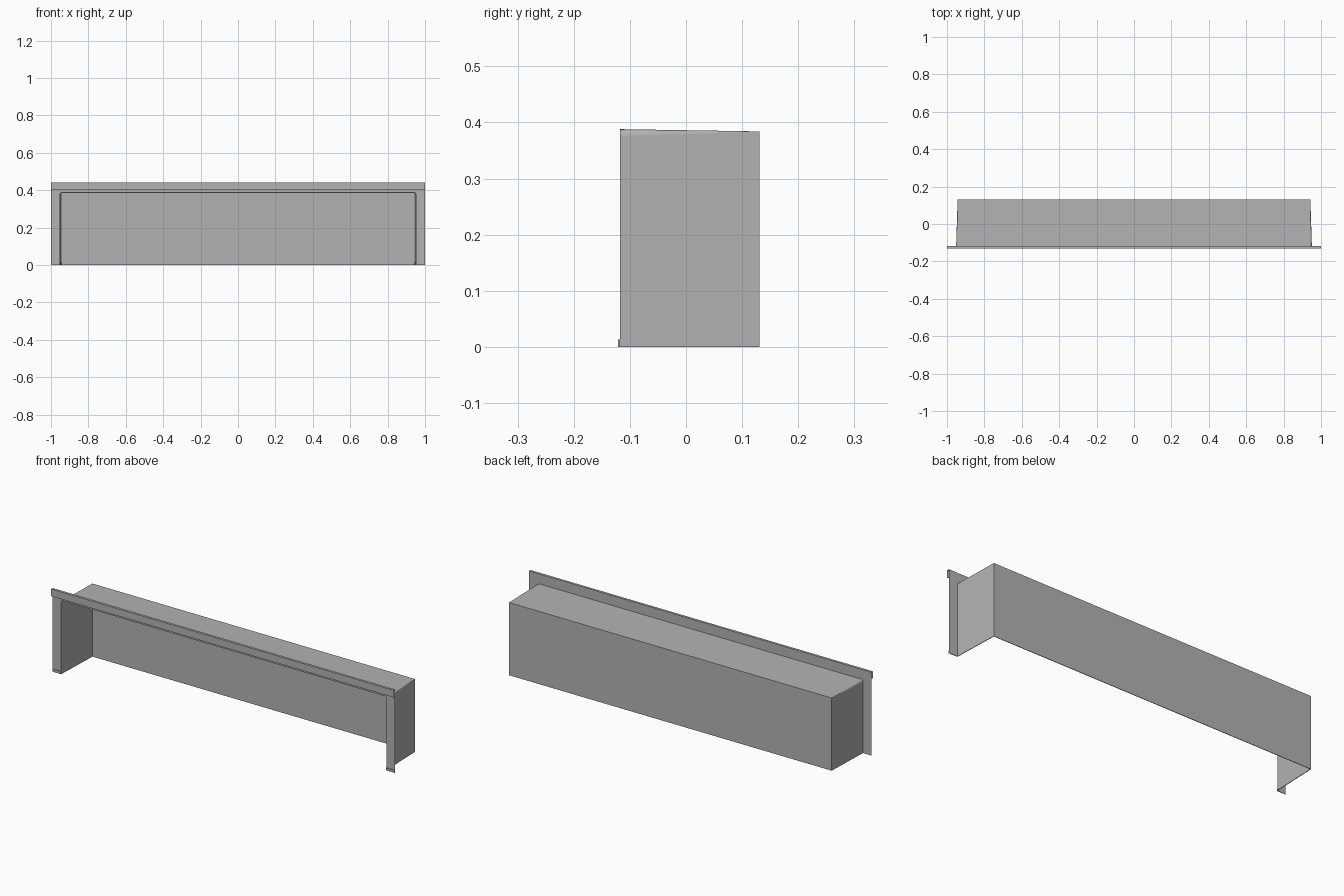
import bpy, math

cube = bpy.data.objects.get("Cube")
if cube:
    bpy.data.objects.remove(cube, do_unlink=True)

GREY = (0.45, 0.45, 0.45, 1.0)
steel = bpy.data.materials.new("grey sheet metal")
steel.use_nodes = True
steel.diffuse_color = GREY
steel.node_tree.nodes["Principled BSDF"].inputs["Base Color"].default_value = GREY

FRONT, BACK = -0.118, 0.131      # flange plane and rear wall
LIP = -0.131                     # front of the top rail
TOP, HEM = 0.44, 0.013


def sheet(name, verts, faces):
    """Make one folded sheet object."""
    mesh = bpy.data.meshes.new(name)
    mesh.from_pydata(verts, [], faces)
    mesh.materials.append(steel)
    obj = bpy.data.objects.new(name, mesh)
    bpy.context.collection.objects.link(obj)
    return obj


def arch(half, height, radius, y, steps=4):
    """Open-bottomed outline from the left foot over the top to the right foot."""
    pts = [(half, y, 0)]
    for i in range(steps + 1):
        a = math.pi / 2 * i / steps
        pts.append((half - radius + radius * math.cos(a), y,
                    height - radius + radius * math.sin(a)))
    return pts + [(-x, yy, z) for x, yy, z in reversed(pts)]


def strip(name, path, offset):
    """Sweep a path along one offset vector."""
    n = len(path)
    moved = [tuple(c + d for c, d in zip(p, offset)) for p in path]
    return sheet(name, path + moved,
                 [(i, i + 1, n + i + 1, n + i) for i in range(n - 1)])


# Tapered hood: walls and top lofted to a rear panel, open in front and below
front = arch(0.951, 0.388, 0.012, FRONT)
rear = arch(0.943, 0.384, 0.001, BACK)
n = len(front)
sheet("hood_walls", front + rear,
      [(i, i + 1, n + i + 1, n + i) for i in range(n - 1)])
sheet("rear_panel", rear, [tuple(range(n))])

# Flat flange framing the opening
outer = [(-1, FRONT, 0), (-1, FRONT, TOP), (1, FRONT, TOP), (1, FRONT, 0)]
flange = outer + front
sheet("front_flange", flange, [tuple(range(len(flange)))])

# Folded rail along the top, open at the ends
rail = [(-1, FRONT, TOP), (-1, LIP, TOP), (-1, LIP, 0.402),
        (-1, LIP + 0.003, 0.402), (-1, LIP + 0.003, 0.412)]
strip("top_rail", rail, (2, 0, 0))

# Folded hem inside the lower edge of the hood
gap = 0.003
hem = [(0.951 - gap, FRONT, 0), (0.943 - gap, BACK - gap, 0),
       (-0.943 + gap, BACK - gap, 0), (-0.951 + gap, FRONT, 0)]
strip("hood_hem", hem, (0, 0, HEM))
edge = [(0.951, FRONT, 0), (0.943, BACK, 0), (-0.943, BACK, 0), (-0.951, FRONT, 0)]
sheet("hem_fold", hem + edge, [(i, i + 1, i + 5, i + 4) for i in range(3)])

# Small folded feet on the flange legs
for side, s in (("left", 1), ("right", -1)):
    bpy.ops.mesh.primitive_cube_add(size=1, location=(s * 0.9755, FRONT - gap / 2, HEM / 2))
    foot = bpy.context.object
    foot.name = side + "_foot"
    foot.scale = (0.049, gap, HEM)
    foot.data.materials.append(steel)
